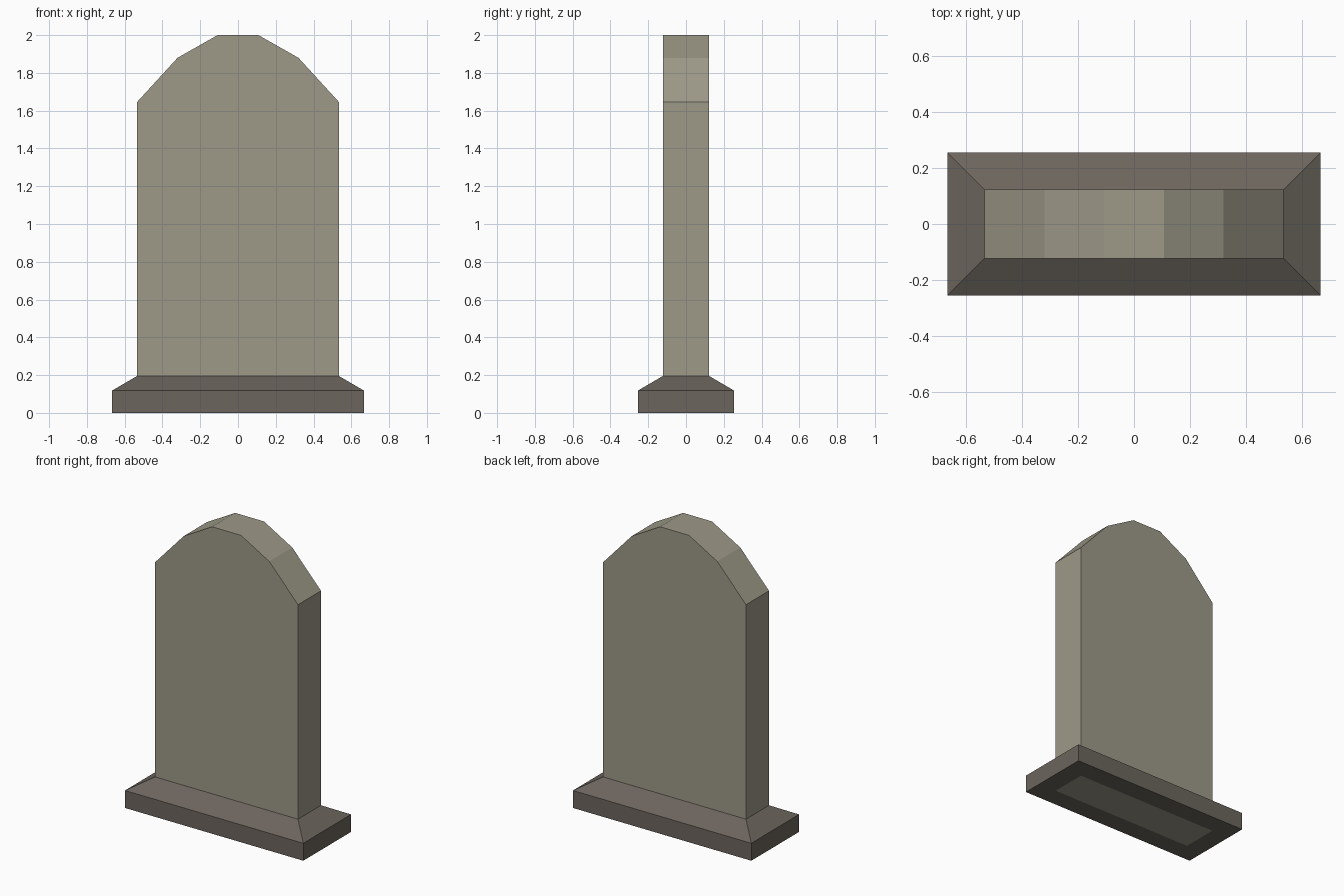
import bpy

if "Cube" in bpy.data.objects:
    bpy.data.objects.remove(bpy.data.objects["Cube"])


def make_object(name, verts, faces, color):
    mesh = bpy.data.meshes.new(name)
    mesh.from_pydata(verts, [], faces)
    mesh.update()
    mat = bpy.data.materials.new(name + "_stone")
    mat.diffuse_color = (*color, 1)
    mat.use_nodes = True
    mat.node_tree.nodes["Principled BSDF"].inputs["Base Color"].default_value = mat.diffuse_color
    mesh.materials.append(mat)
    obj = bpy.data.objects.new(name, mesh)
    bpy.context.collection.objects.link(obj)
    return obj


def bridge(a, b, n):
    """Quads joining two closed loops of n vertices starting at a and b."""
    return [(a + i, a + (i + 1) % n, b + (i + 1) % n, b + i) for i in range(n)]


HALF_W, HALF_D = 0.535, 0.123

# Upright slab: mirrored faceted-arch profile extruded through its thickness
right = [(HALF_W, 0), (HALF_W, 1.645), (0.32, 1.88), (0.108, 2.0)]
profile = right + [(-x, z) for x, z in reversed(right)]
n = len(profile)
verts = [(x, y, z) for y in (-HALF_D, HALF_D) for x, z in profile]
faces = [tuple(reversed(range(n))), tuple(range(n, 2 * n))] + bridge(0, n, n)
slab = make_object("headstone_slab", verts, [f[::-1] for f in faces], (0.34, 0.32, 0.25))

# Plinth: collar around the slab, with a sloped top and an underside rim
levels = [(HALF_W, HALF_D, 0), (0.667, 0.255, 0), (0.667, 0.255, 0.118), (HALF_W, HALF_D, 0.195)]
verts = [(sx * w, sy * d, z) for w, d, z in levels
         for sx, sy in ((-1, -1), (1, -1), (1, 1), (-1, 1))]
faces = [f for k in range(len(levels) - 1) for f in bridge(4 * k, 4 * k + 4, 4)]
plinth = make_object("plinth", verts, faces, (0.15, 0.13, 0.11))
